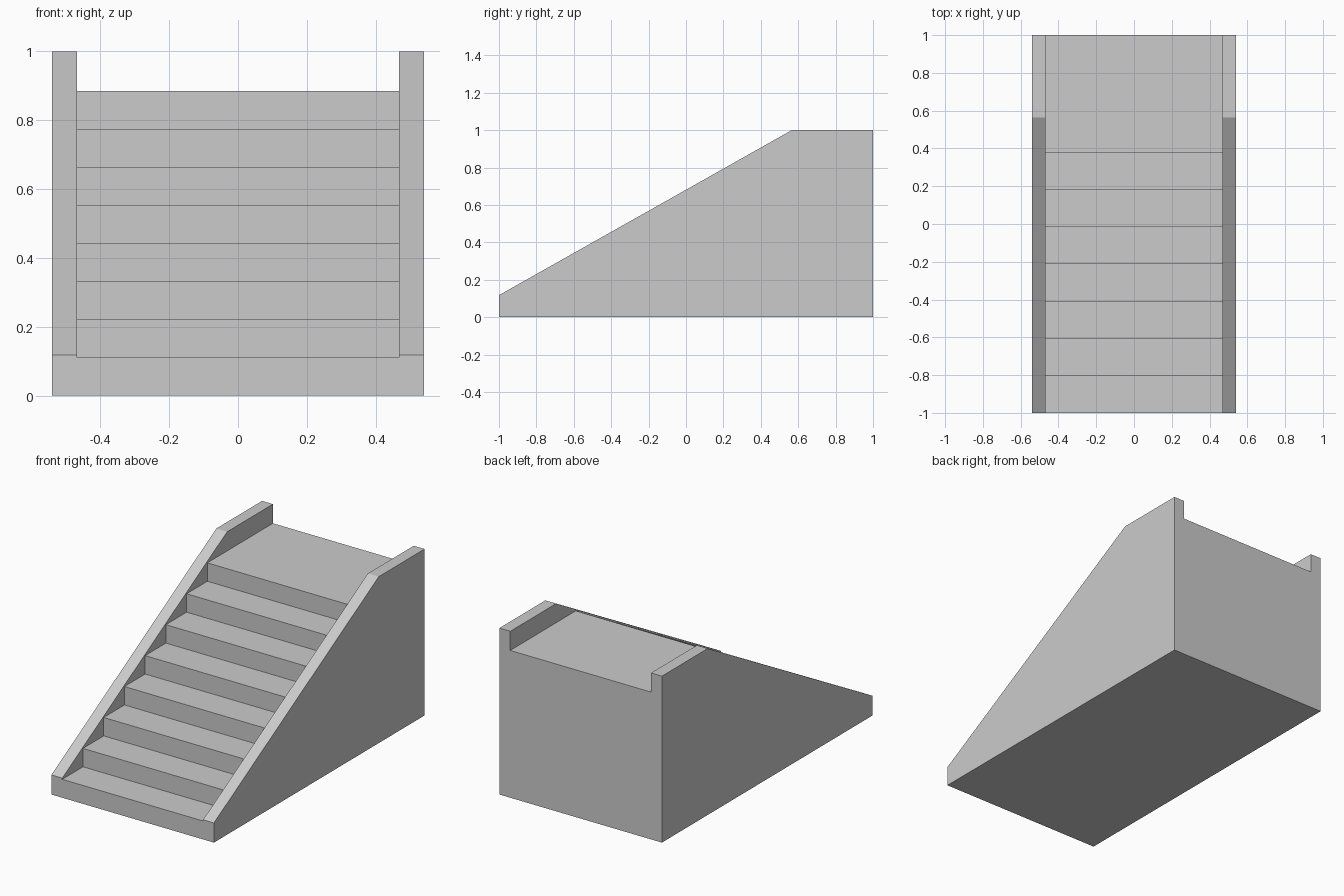
import bpy
import bmesh

if "Cube" in bpy.data.objects:
    bpy.data.objects.remove(bpy.data.objects["Cube"], do_unlink=True)

HALF_WIDTH, INNER = 0.54, 0.468
STEPS, RISE, RUN = 8, 0.1106, 0.1968

stone = bpy.data.materials.new("plain grey")
stone.use_nodes = True
grey = (0.6, 0.6, 0.6, 1)
stone.diffuse_color = grey
stone.node_tree.nodes["Principled BSDF"].inputs["Base Color"].default_value = grey


def prism(name, profile, half_width):
    """Extrude a (y, z) side profile across x."""
    bm = bmesh.new()
    face = bm.faces.new([bm.verts.new((-half_width, y, z)) for y, z in profile])
    ext = bmesh.ops.extrude_face_region(bm, geom=[face])
    moved = [v for v in ext["geom"] if isinstance(v, bmesh.types.BMVert)]
    bmesh.ops.translate(bm, verts=moved, vec=(2 * half_width, 0, 0))
    bmesh.ops.recalc_face_normals(bm, faces=bm.faces)
    mesh = bpy.data.meshes.new(name)
    bm.to_mesh(mesh)
    bm.free()
    mesh.materials.append(stone)
    obj = bpy.data.objects.new(name, mesh)
    bpy.context.collection.objects.link(obj)
    return obj


# Solid body with sloping side walls and a level landing
staircase = prism("staircase", [(-1, 0), (1, 0), (1, 1), (0.565, 1), (-1, 0.118)], HALF_WIDTH)

# Stepped channel between the walls
channel = [(-1.2, RISE)]
for i in range(1, STEPS):
    y = -1 + i * RUN
    channel += [(y, i * RISE), (y, (i + 1) * RISE)]
channel += [(1.2, STEPS * RISE), (1.2, 1.3), (-1.2, 1.3)]
cutter = prism("step_channel_cutter", channel, INNER)
cutter.hide_render = True

cut = staircase.modifiers.new("cut steps", "BOOLEAN")
cut.operation = "DIFFERENCE"
cut.solver = "EXACT"
cut.object = cutter
bpy.context.view_layer.objects.active = staircase
bpy.ops.object.modifier_apply(modifier=cut.name)
bpy.data.objects.remove(cutter, do_unlink=True)
